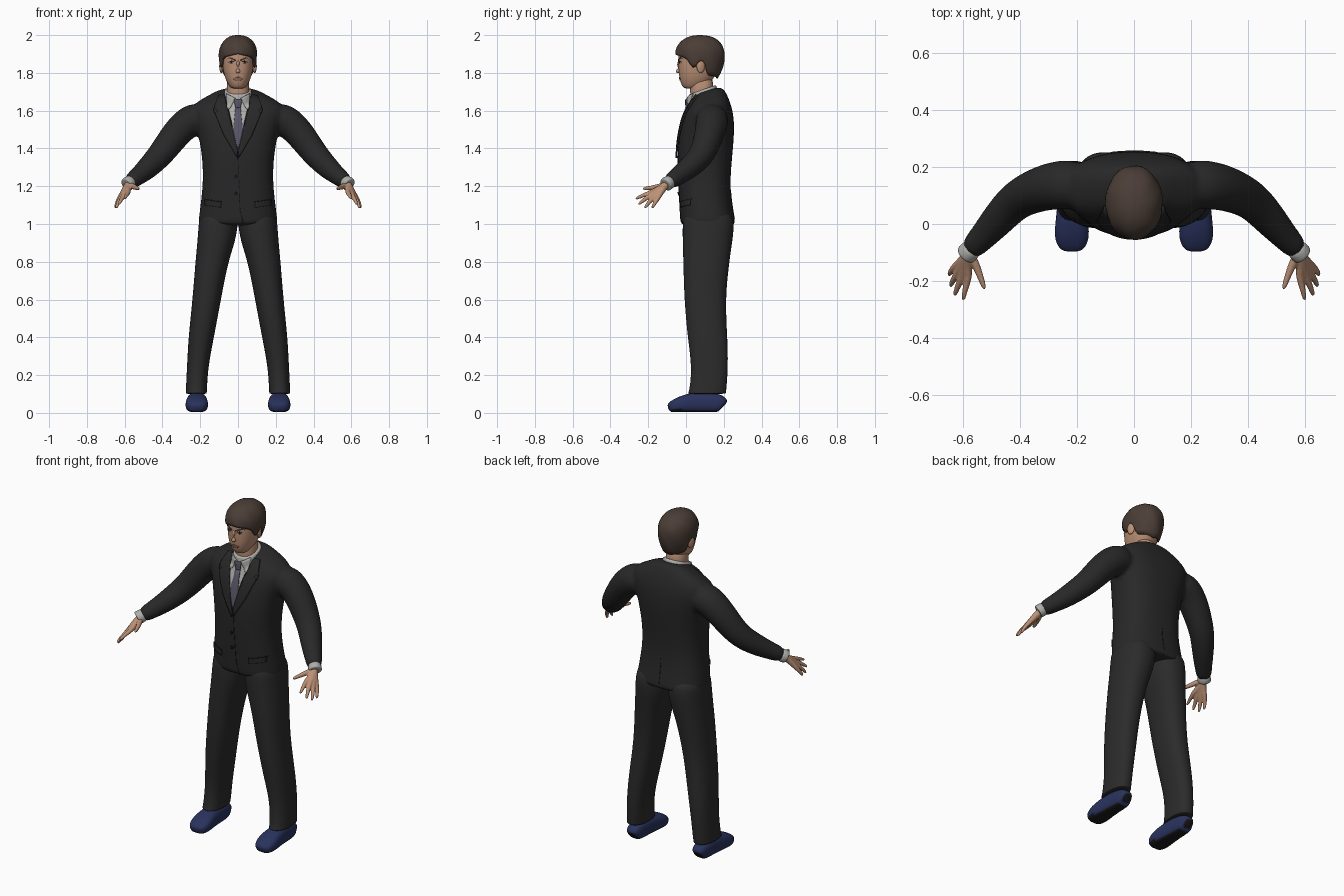
import bpy, bmesh, math
from mathutils import Vector, Matrix
from mathutils.bvhtree import BVHTree

cube = bpy.data.objects.get("Cube")
if cube:
    bpy.data.objects.remove(cube, do_unlink=True)


def material(name, r, g, b):
    m = bpy.data.materials.new(name)
    m.use_nodes = True
    m.diffuse_color = (r, g, b, 1)
    m.node_tree.nodes["Principled BSDF"].inputs["Base Color"].default_value = (r, g, b, 1)
    return m


JACKET = material("charcoal jacket", .021, .021, .021)
TROUSERS = material("charcoal trousers", .024, .024, .024)
SKIN = material("skin", .5, .28, .18)
HAIR = material("brown hair", .07, .047, .037)
SHIRT = material("pale grey shirt", .42, .42, .4)
TIE = material("grey violet tie", .1, .095, .14)
SHOE = material("navy shoe", .022, .032, .11)
BLACK = material("black", .01, .01, .01)
EYE = material("eye white", .55, .5, .46)
LIP = material("lip", .33, .15, .11)
SIDES = ((1, "left"), (-1, "right"))


def section(c, u, v, ru, rv, power, n=24):
    """Superellipse ring around c in the plane of u and v."""
    def bend(t):
        return math.copysign(abs(t) ** (2 / power), t)
    turns = [2 * math.pi * i / n for i in range(n)]
    return [c + u * ru * bend(math.cos(a)) + v * rv * bend(math.sin(a)) for a in turns]


def level(x0, x1, y0, y1, z, tilt=0, power=2.3):
    """Horizontal ring given by its extents; tilt raises the back."""
    c = Vector(((x0 + x1) / 2, (y0 + y1) / 2, z))
    return section(c, Vector((1, 0, 0)), Vector((0, 1, tilt)), abs(x1 - x0) / 2, (y1 - y0) / 2, power)


def tube(path, s=1, power=2, n=16):
    """Rings square to a path of (x, y, z, side radius, upright radius)."""
    pts = [Vector((s * p[0], p[1], p[2])) for p in path]
    rings = []
    for i, p in enumerate(path):
        t = (pts[min(i + 1, len(pts) - 1)] - pts[max(i - 1, 0)]).normalized()
        u = t.cross(Vector((0, 0, 1))).normalized()
        rings.append(section(pts[i], u, u.cross(t), p[3], p[-1], power, n))
    return rings


def loft(bm, rings, caps=True):
    rows = [[bm.verts.new(p) for p in r] for r in rings]
    n = len(rows[0])
    for a, b in zip(rows, rows[1:]):
        for i in range(n):
            j = (i + 1) % n
            bm.faces.new((a[i], a[j], b[j], b[i]))
    if caps:
        bm.faces.new(rows[0])
        bm.faces.new(rows[-1])


def finish(name, bm, mat, subdiv=0, fuse=0, thick=0):
    bmesh.ops.recalc_face_normals(bm, faces=bm.faces)
    mesh = bpy.data.meshes.new(name)
    bm.to_mesh(mesh)
    bm.free()
    mesh.materials.append(mat)
    for p in mesh.polygons:
        p.use_smooth = True
    ob = bpy.data.objects.new(name, mesh)
    bpy.context.collection.objects.link(ob)
    if thick:
        m = ob.modifiers.new("thickness", "SOLIDIFY")
        m.thickness, m.offset = thick, 0
    if subdiv:
        m = ob.modifiers.new("round", "SUBSURF")
        m.levels = m.render_levels = subdiv
    if fuse:
        m = ob.modifiers.new("fuse", "REMESH")
        m.mode, m.voxel_size, m.use_smooth_shade = "VOXEL", fuse, True
        m = ob.modifiers.new("soften", "SMOOTH")
        m.factor, m.iterations = .5, 5
    return ob


def solid(name, lofts, mat, subdiv=2, fuse=0):
    bm = bmesh.new()
    for rings in lofts:
        loft(bm, rings)
    return finish(name, bm, mat, subdiv, fuse)


def surfaces(*obs):
    bpy.context.view_layer.update()
    deps = bpy.context.evaluated_depsgraph_get()
    return [BVHTree.FromObject(o, deps) for o in obs]


def plate(name, outline, mat, trees, lift=.002, s=1, facing=-1, thick=.006):
    """Thin plate: an (x, z) outline wrapped onto the surfaces."""
    bm = bmesh.new()
    bm.faces.new([bm.verts.new((s * x, facing, z)) for x, z in outline])
    bmesh.ops.triangulate(bm, faces=bm.faces)
    bmesh.ops.subdivide_edges(bm, edges=bm.edges[:], cuts=5, use_grid_fill=True)
    for v in bm.verts:
        hits = [t.ray_cast(v.co, Vector((0, -facing, 0)))[0] for t in trees]
        ys = [h.y * facing for h in hits if h]
        if ys:
            v.co.y = facing * (max(ys) + lift)
        else:
            v.co = trees[0].find_nearest(Vector((v.co.x, .1, v.co.z)))[0]
    return finish(name, bm, mat, thick=thick)


def disc(x, z, rx, rz, n=10):
    return [(x + rx * math.cos(2 * math.pi * i / n), z + rz * math.sin(2 * math.pi * i / n)) for i in range(n)]


# Jacket: torso and both sleeves fused into one smooth shell
torso = [(.213, -.03, .265, .99), (.211, -.03, .262, 1.01), (.2, -.035, .245, 1.1), (.188, -.04, .235, 1.2),
         (.187, -.045, .24, 1.3), (.197, -.046, .25, 1.4), (.218, -.032, .257, 1.5), (.245, -.012, .253, 1.58),
         (.245, .015, .235, 1.635, .1), (.15, .035, .21, 1.68, .25), (.09, .04, .185, 1.712, .3)]
sleeve = [(.17, .135, 1.56, .085), (.25, .14, 1.555, .09), (.32, .127, 1.49, .082), (.385, .1, 1.4, .074),
          (.43, .07, 1.345, .068), (.49, 0, 1.285, .059), (.54, -.055, 1.245, .047), (.58, -.098, 1.216, .043)]
jacket = solid("jacket", [[level(-r[0], *r, power=2.5) for r in torso]]
               + [tube(sleeve, s) for s, _ in SIDES], JACKET, fuse=.011)

# Neck and shirt collar
neck = solid("neck", [[level(-.062, .062, .03, .15, 1.6), level(-.06, .06, .02, .145, 1.7),
                       level(-.06, .06, .02, .145, 1.8)]], SKIN)
collar = solid("shirt_collar", [[level(-.085, .085, .008, .18, 1.62, .35), level(-.078, .078, .01, .168, 1.67, .35),
                                 level(-.072, .072, .012, .162, 1.708, .35),
                                 level(-.068, .068, .014, .158, 1.712, .35)]], SHIRT, 1)

# Shirt front, tie, lapels and jacket details
chest = surfaces(jacket, collar)
plate("shirt_front", [(-.07, 1.675), (0, 1.655), (.07, 1.675), (0, 1.385)], SHIRT, chest)
plate("tie_blade", [(-.012, 1.625), (.012, 1.625), (.026, 1.5), (0, 1.39), (-.026, 1.5)], TIE, chest, .007)
plate("tie_knot", [(-.021, 1.662), (.021, 1.662), (.014, 1.615), (-.014, 1.615)], TIE, chest, .011, thick=.009)
lapel = [(.072, 1.685), (.105, 1.68), (.127, 1.615), (.106, 1.6), (.122, 1.585), (.075, 1.47),
         (.004, 1.35), (.003, 1.395), (.028, 1.5), (.055, 1.6)]
for s, side in SIDES:
    plate(side + "_lapel", lapel, JACKET, chest, .007, s, thick=.009)
    plate(side + "_collar_point", [(.012, 1.665), (.06, 1.69), (.058, 1.605), (.042, 1.612)], SHIRT, chest, .006, s)
    plate(side + "_pocket_flap", [(.09, 1.115), (.175, 1.128), (.175, 1.1), (.09, 1.087)], JACKET, chest, .003, s)
    plate(side + "_pocket_slit", [(.088, 1.121), (.177, 1.134), (.177, 1.128), (.088, 1.115)], BLACK, chest, 0, s,
          thick=.003)
plate("front_seam", [(-.002, 1.36), (.002, 1.36), (.012, 1.08), (.03, 1.005), (.024, 1.005), (.008, 1.08)],
      BLACK, chest, 0, thick=.003)
for i, z in enumerate((1.25, 1.16)):
    plate("button_%d" % (i + 1), disc(-.012, z, .009, .009), BLACK, chest, .004)
plate("back_vent", [(-.002, 1.0), (.004, 1.0), (.002, 1.17), (-.002, 1.17)], BLACK, chest, 0, facing=1, thick=.003)

# Trouser legs, cuffs, hands and shoes
leg = [(.0, .2, -.01, .24, 1.08), (-.002, .209, -.02, .258, 1.0), (.016, .216, -.018, .245, .9),
       (.052, .226, -.015, .23, .8), (.09, .241, -.01, .208, .6), (.127, .263, .008, .22, .4),
       (.157, .27, .03, .224, .25), (.164, .276, .02, .215, .13), (.165, .277, .01, .212, .105),
       (.166, .276, .012, .21, .1)]
cuff = [(.56, -.077, 1.23, .036), (.578, -.096, 1.217, .038), (.589, -.108, 1.209, .038), (.59, -.109, 1.208, .036)]
wrist = [(.572, -.09, 1.222, .024), (.59, -.122, 1.193, .021)]
fingers = [((.577, -.183, 1.167), (.6, -.272, 1.13)), ((.602, -.187, 1.152), (.63, -.255, 1.1)),
           ((.618, -.172, 1.141), (.645, -.222, 1.08)), ((.627, -.148, 1.137), (.65, -.182, 1.08))]
thumb = [(.575, -.1, 1.21, .018), (.55, -.155, 1.195, .015), (.533, -.2, 1.19, .011), (.523, -.232, 1.186, .008)]
shoe = [(.2, .028, .07), (.19, .045, .1), (.1, .05, .112), (.03, .055, .108), (-.03, .063, .088),
        (-.07, .056, .066), (-.095, .034, .046)]
for s, side in SIDES:
    solid(side + "_trouser_leg", [[level(s * r[0], s * r[1], *r[2:]) for r in leg]], TROUSERS)
    solid(side + "_shirt_cuff", [tube(cuff, s)], SHIRT, 1)
    hand = [tube(thumb, s, n=10)]
    for knuckle, tip in fingers:
        a, b = Vector(knuckle), Vector(tip)
        mid = a.lerp(b, .5) + Vector((.004, 0, .004))
        hand.append(tube(wrist + [(*a, .014), (*mid, .011), (*b, .008)], s, n=10))
    solid(side + "_hand", hand, SKIN, 1, fuse=.004)
    bm = bmesh.new()
    loft(bm, tube([(.218, y, top / 2, w, top / 2) for y, w, top in shoe], s, 2.7))
    for v in bm.verts:
        v.co.z = max(v.co.z, .004)
    ob = finish(side + "_shoe", bm, SHOE, 2)
    ob.data.materials.append(BLACK)
    for p in ob.data.polygons:
        p.material_index = int(p.normal.z < -.6)

# Head with nose and ears
skull = [(.03, -.006, .07, 1.716), (.045, -.02, .1, 1.727), (.064, -.033, .14, 1.76), (.077, -.039, .165, 1.8),
         (.085, -.041, .185, 1.85), (.086, -.042, .19, 1.9), (.078, -.03, .178, 1.95), (.045, .01, .13, 1.985)]
head = solid("head", [[level(-r[0], *r) for r in skull]], SKIN)
nose = [(0, -.034, 1.868, .007), (0, -.042, 1.835, .01), (0, -.044, 1.813, .015), (0, -.036, 1.8, .011)]
solid("nose", [tube(nose)], SKIN)
for s, side in SIDES:
    bm = bmesh.new()
    place = Matrix.Translation((s * .088, .078, 1.835)) @ Matrix.Rotation(s * .3, 4, "Z")
    bmesh.ops.create_uvsphere(bm, u_segments=16, v_segments=10, radius=1,
                              matrix=place @ Matrix.Diagonal((.01, .023, .036, 1)))
    finish(side + "_ear", bm, SKIN)

# Painted face features
face = surfaces(head)
for s, side in SIDES:
    plate(side + "_eye", [(.02, 1.853), (.034, 1.861), (.05, 1.857), (.036, 1.85)], EYE, face, .001, s, thick=.002)
    plate(side + "_iris", disc(.035, 1.856, .006, .006), BLACK, face, .002, s, thick=.002)
    plate(side + "_eyelid", [(.017, 1.856), (.034, 1.865), (.053, 1.86), (.034, 1.861)], BLACK, face, .002, s,
          thick=.002)
    plate(side + "_eyebrow", [(.014, 1.871), (.045, 1.883), (.06, 1.875), (.045, 1.876), (.014, 1.863)],
          HAIR, face, .002, s, thick=.003)
plate("lips", [(-.027, 1.77), (-.006, 1.777), (.006, 1.777), (.027, 1.77), (.012, 1.76), (-.012, 1.76)],
      LIP, face, .001, thick=.004)

# Hair: a cap whose lower edge follows fringe, sideburn, ear and nape
edge = [(0, 1.9), (.75, 1.885), (1.0, 1.872), (1.2, 1.83), (1.4, 1.832), (1.5, 1.865), (1.75, 1.86),
        (1.95, 1.79), (3.2, 1.77)]


def hairline(a):
    for (a0, z0), (a1, z1) in zip(edge, edge[1:]):
        if a <= a1:
            return z0 + (z1 - z0) * (a - a0) / (a1 - a0)


def hair_point(a, t):
    low = hairline(abs(a))
    z = low + (1.995 - low) * math.sin(t * math.pi / 2)
    if z > 1.9:
        f = math.sqrt(max(0, 1 - ((z - 1.9) / .095) ** 2)) ** .85
    else:
        f = 1 - .25 * ((1.9 - z) / .12) ** 2
    f *= 1 + .015 * math.sin(7 * a + 40 * z)
    return Vector((.096 * f * math.sin(a), .075 - .125 * f * math.cos(a), z))


rows, columns = 14, 56
bm = bmesh.new()
loft(bm, [[hair_point(2 * math.pi * i / columns - math.pi, k / rows) for i in range(columns)]
          for k in range(rows + 1)], caps=False)
bmesh.ops.remove_doubles(bm, verts=bm.verts, dist=.0002)
finish("hair", bm, HAIR, thick=.01)
